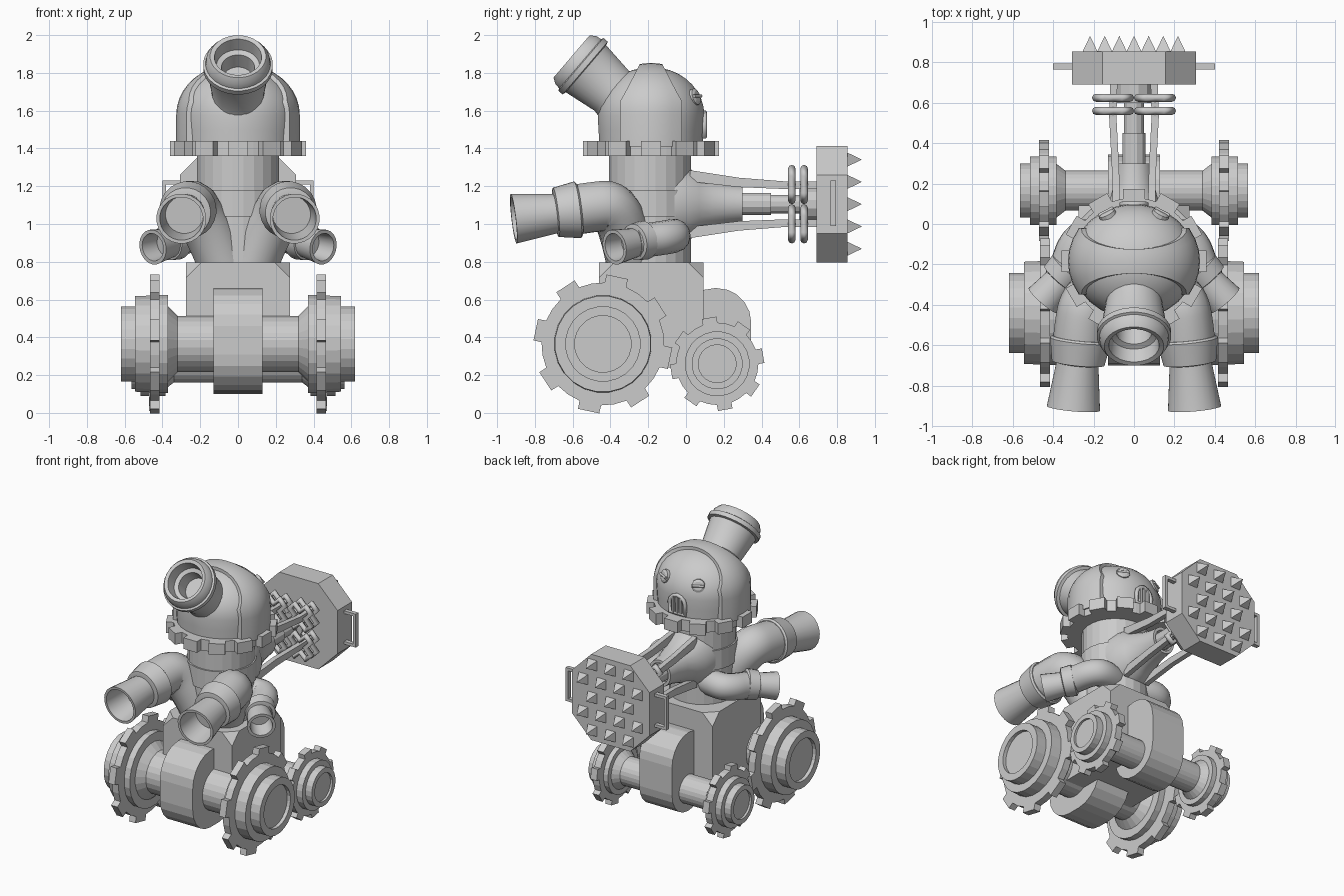
import bpy, bmesh
from math import sin, cos, pi, radians, sqrt
from mathutils import Vector as V

if "Cube" in bpy.data.objects:
    bpy.data.objects.remove(bpy.data.objects["Cube"])

X, Y, Z = V((1, 0, 0)), V((0, 1, 0)), V((0, 0, 1))


def finish(name, bm, smooth=None):
    bmesh.ops.recalc_face_normals(bm, faces=bm.faces)
    me = bpy.data.meshes.new(name)
    bm.to_mesh(me)
    bm.free()
    ob = bpy.data.objects.new(name, me)
    bpy.context.collection.objects.link(ob)
    if smooth:
        bpy.ops.object.select_all(action='DESELECT')
        ob.select_set(True)
        bpy.context.view_layer.objects.active = ob
        bpy.ops.object.shade_smooth_by_angle(angle=radians(smooth))
    return ob


def loft(name, rings, smooth=None):
    """Skin a list of equal-length point rings and cap both ends."""
    bm = bmesh.new()
    vs = [[bm.verts.new(p) for p in r] for r in rings]
    n = len(rings[0])
    for a, b in zip(vs, vs[1:]):
        for i in range(n):
            j = (i + 1) % n
            bm.faces.new((a[i], a[j], b[j], b[i]))
    bm.faces.new(vs[0])
    bm.faces.new(vs[-1])
    return finish(name, bm, smooth)


def lathe(name, prof, origin, axis, n=24, smooth=None, squash=1.0):
    """Revolve (radius, distance) pairs about an axis."""
    w = V(axis).normalized()
    u = X if abs(w.z) > .99 else w.cross(Z).normalized()
    v = w.cross(u)
    o = V(origin)
    ang = [2 * pi * (i + .5) / n for i in range(n)]
    return loft(name, [[o + w * t + u * (r * squash * cos(a)) + v * (r * sin(a)) for a in ang]
                       for r, t in prof], smooth)


def prism(name, pts, origin, u, v, w):
    """Extrude a 2D outline lying in the u/v plane along w."""
    o = V(origin)
    base = [o + u * a + v * b for a, b in pts]
    return loft(name, [base, [p + w for p in base]])


def gear_outline(n, root, tip, half, phase):
    pts = []
    for k in range(n):
        c, s = phase + 360 * k / n, 360 / n
        for d, r in ((-half * 1.15, root), (-half, tip), (half, tip), (half * 1.15, root), (s / 2, root)):
            a = radians(c + d)
            pts.append((r * cos(a), r * sin(a)))
    return pts


def rounded_rect(x0, x1, y0, y1, r, seg=5):
    pts = []
    for k, (cx, cy) in enumerate(((x1 - r, y1 - r), (x0 + r, y1 - r), (x0 + r, y0 + r), (x1 - r, y0 + r))):
        for i in range(seg + 1):
            a = pi / 2 * (k + i / seg)
            pts.append((cx + r * cos(a), cy + r * sin(a)))
    return pts


def tube(name, pts, r, closed=False, res=4, nurbs=True):
    cu = bpy.data.curves.new(name, 'CURVE')
    cu.dimensions = '3D'
    cu.bevel_depth, cu.bevel_resolution, cu.use_fill_caps = r, res, True
    sp = cu.splines.new('NURBS' if nurbs else 'POLY')
    sp.points.add(len(pts) - 1)
    for p, c in zip(sp.points, pts):
        p.co = (*c, 1)
    sp.use_cyclic_u = closed
    if nurbs:
        sp.order_u, sp.use_endpoint_u, sp.resolution_u = 3, True, 6
    ob = bpy.data.objects.new(name, cu)
    bpy.context.collection.objects.link(ob)
    bpy.ops.object.select_all(action='DESELECT')
    ob.select_set(True)
    bpy.context.view_layer.objects.active = ob
    bpy.ops.object.convert(target='MESH')
    if nurbs:
        bpy.ops.object.shade_smooth_by_angle(angle=radians(40))


def box(name, lo, hi, clip=0):
    bm = bmesh.new()
    bmesh.ops.create_cube(bm, size=1)
    for v in bm.verts:
        v.co = V([(a + b) / 2 + c * (b - a) for a, b, c in zip(lo, hi, v.co)])
    if clip:
        bmesh.ops.bevel(bm, geom=bm.verts[:], offset=clip, affect='VERTICES', segments=1)
    return finish(name, bm)


# Chassis with clipped corners and axle housings
box("chassis", (-.275, -.46, .24), (.275, .092, .795), .08)
prism("front_axle_housing", rounded_rect(-.70, -.2, .11, .66, .2), (-.13, 0, 0), Y, Z, X * .26)
prism("rear_axle_housing", rounded_rect(-.03, .345, .10, .66, .18), (-.13, 0, 0), Y, Z, X * .26)

# Cog wheels on stepped hubs
front_hub = [(.15, 0), (.15, .32), (.2, .37), (.262, .37), (.255, .545),
             (.2, .545), (.2, .62), (.15, .62), (.15, .595)]
rear_hub = [(.1, 0), (.1, .34), (.135, .385), (.172, .385), (.172, .515), (.135, .515),
            (.135, .565), (.1, .565), (.1, .55)]
for nm, y, z, hub, root, tip, ph, x in (("front", -.44, .365, front_hub, .325, .368, 78, .415),
                                        ("rear", .165, .26, rear_hub, .218, .25, 10, .42)):
    for s in (-1, 1):
        lathe(nm + "_hub", hub, (0, y, z), X * s)
        prism(nm + "_cog", gear_outline(8, root, tip, 9, ph), (s * x, y, z), Y, Z, X * s * .05)

# Torso and collar
lathe("torso", [(.219, .78), (.219, 1.4)], (0, -.19, 0), Z)
lathe("torso_collar", [(.229, 1.04), (.229, 1.18)], (0, -.19, 0), Z)

# Head: toothed ring, dome, strap hugging the dome
prism("head_ring", gear_outline(12, .315, .363, 8.5, 0), (0, -.185, 1.36), X, Y, Z * .08)
lathe("head_dome", [(.275, 1.42), (.28, 1.5)] +
      [(.28 * cos(a) + .004, 1.575 + .255 * sin(a)) for a in [pi / 2 * i / 9 for i in range(10)]],
      (0, -.185, 0), Z, 28, 30, 1.09)
rings = []
for i in range(-1, 22):
    a = pi * min(max(i, 0), 20) / 20
    drop = .17 if i in (-1, 21) else 0
    w = .165 - .105 * max(0, (sin(a) - .3) / .7)
    sec = [(.28, .23, q / 3) for q in range(-3, 4)] + [(.327, .272, q / 3) for q in range(3, -4, -1)]
    rings.append([V((r * f * cos(a), -.185 + q * w, 1.58 - drop + h * f * sin(a)))
                  for r, h, q in sec for f in [sqrt(1 - (q * w / .3) ** 2)]])
loft("head_strap", rings, 30)

# Nozzle on the head
ax = V((0, -.76, .65))
lathe("head_nozzle", [(.2, -.36), (.16, -.28), (.14, -.2), (.165, -.02), (.185, -.015), (.185, .015), (.172, .02),
                      (.168, .05), (.148, .08), (.125, .075), (.115, .0), (.088, -.01), (.08, -.1)],
      (0, -.545, 1.835), ax, 28, 30)

# Face on the back: bolt eyes and barred mouth
for s in (-1, 1):
    d = V((s * .45, .85, .28)).normalized()
    p = V((s * .12, .025, 1.665))
    lathe("eye_bolt", [(.045, -.04), (.045, .035), (.03, .043)], p, d, 12)
    side = d.cross(Z).normalized()
    tube("eye_slot", [p + d * .042 - side * .04, p + d * .042 + side * .04], .009, res=1, nurbs=False)
arch = [(-.06, 1.46), (.06, 1.46)] + [(.06 * cos(a), 1.53 + .06 * sin(a)) for a in [pi * i / 6 for i in range(7)]]
tube("mouth_frame", [(x, .098, z) for x, z in arch], .014, True, 1, False)
for x in (-.03, 0, .03):
    box("mouth_bar", (x - .007, .08, 1.46), (x + .007, .112, 1.58))

# Four pipe guns: large front pair and small side pair
for s in (-1, 1):
    tube("front_gun_elbow", [(s * .07, -.28, .76), (s * .13, -.31, .92), (s * .235, -.38, 1.1),
                             (s * .26, -.5, 1.09), (s * .27, -.62, 1.07)], .135, res=5)
    lathe("front_gun_collar", [(.14, -.01), (.152, 0), (.132, .115), (.11, .12)],
          (s * .265, -.575, 1.075), (s * .1, -1, -.12), 24, 30)
    lathe("front_gun_barrel", [(.105, -.05), (.105, 0), (.133, .225), (.115, .225), (.1, .05)],
          (s * .28, -.69, 1.055), (s * .09, -1, -.12), 24, 30)
    tube("side_gun_elbow", [(s * .1, -.09, .94), (s * .22, -.05, .94), (s * .29, -.1, .93),
                            (s * .325, -.2, .915), (s * .355, -.27, .905)], .09, res=5)
    d = V((s * .65, -.74, -.16))
    lathe("side_gun_collar", [(.09, -.01), (.104, 0), (.098, .07), (.08, .075)],
          (s * .325, -.22, .915), d, 20, 30)
    lathe("side_gun_barrel", [(.075, -.02), (.078, 0), (.094, .14), (.074, .14), (.065, .03)],
          (s * .36, -.275, .9), d, 20, 30)

# Rear ram arm: socket, piston, struts
lathe("arm_socket", [(.21, -.06), (.19, .02), (.155, .07), (.125, .14), (.105, .22), (.095, .3), (.075, .3), (.07, .27)],
      (0, 0, 1.105), Y, 20, 30, .92)
lathe("arm_piston", [(.06, .2), (.06, .45), (.05, .45), (.05, .6), (.09, .6), (.09, .7)], (0, 0, 1.105), Y, 12)
for s in (-1, 1):
    for t in (-1, 1):
        loft("arm_strut", [[V((s * (cx + e), y, 1.105 + t * h)) for e, h in
                            ((-.018, h0), (.018, h0), (.018, h1), (-.018, h1))]
                           for y, cx, h0, h1 in ((.02, .085, .12, .18), (.28, .092, .09, .14),
                                                 (.53, .105, .08, .12), (.7, .1, .08, .12))])
        # Cross-shaped cushion loops around each strut
        k = [(r * cos(pi / 2 * q + e), r * sin(pi / 2 * q + e)) for q in range(4)
             for r, e in ((.04, 0), (.095, pi / 4 - .3), (.095, pi / 4 + .3))]
        for y in (.56, .625):
            tube("cushion_loop", [(s * .104 + a, y, 1.105 + t * .104 + b) for a, b in k], .02, True, 2, False)

# Octagonal ram plate with staggered spikes and side handles
h, c = .308, .155
octa = [(h, -c), (h, c), (c, h), (-c, h), (-h, c), (-h, -c), (-c, -h), (c, -h)]
prism("ram_plate", octa, (0, .69, 1.105), X, Z, Y * .165)
for row in range(5):
    xs = (-.145, 0, .145) if row % 2 == 0 else (-.2175, -.0725, .0725, .2175)
    for x in xs:
        lathe("ram_spike", [(.055, 0), (.001, .08)], (x, .85, 1.105 + (row - 2) * .118), Y, 4)
for s in (-1, 1):
    for lo, hi in (((.30, .99), (.40, 1.01)), ((.30, 1.21), (.40, 1.23)), ((.38, .99), (.40, 1.23))):
        xs = sorted((s * lo[0], s * hi[0]))
        box("plate_handle", (xs[0], .765, lo[1]), (xs[1], .795, hi[1]))
